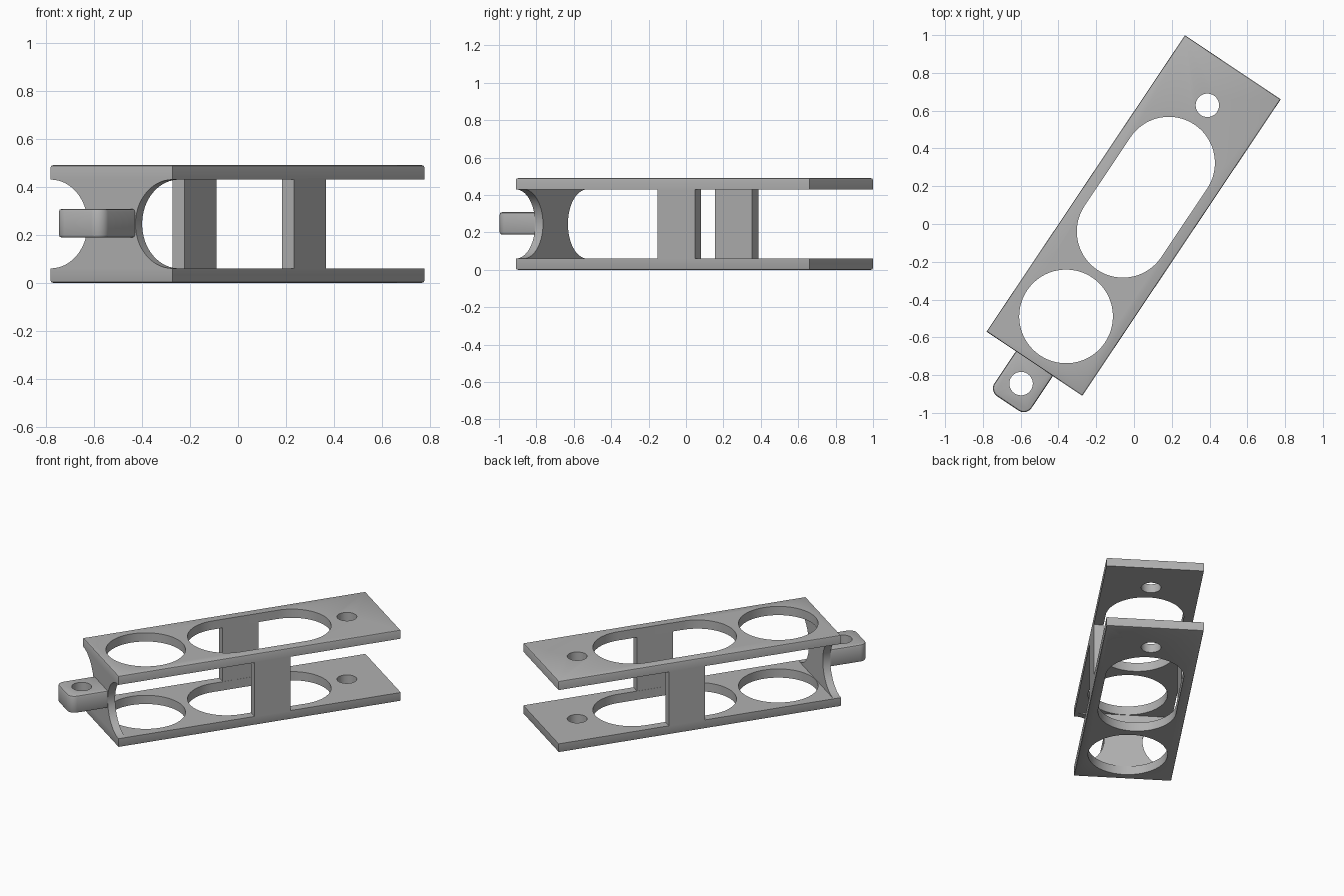
import bpy, bmesh
from math import sin, cos, pi, radians
from mathutils import Matrix

cube = bpy.data.objects.get("Cube")
if cube:
    bpy.data.objects.remove(cube, do_unlink=True)

grey = bpy.data.materials.new("satin grey")
grey.use_nodes = True
grey.diffuse_color = (0.44, 0.44, 0.44, 1)
grey.node_tree.nodes["Principled BSDF"].inputs["Base Color"].default_value = grey.diffuse_color

# Main dimensions; x runs along the link until the final turn
HEIGHT, PLATE, SOFT = 0.49, 0.06, 0.008
HALF_L, HALF_W, MID = 0.944, 0.305, 0.245
POST_T, WALL_T = 0.06, 0.05
HOLE_R = 0.062
PLACE = Matrix.Translation((-0.002, 0.045, 0)) @ Matrix.Rotation(radians(56.2), 4, "Z")


def outline(x0, x1, half_w, r, inset):
    """Rounded rectangle between x0 and x1, shrunk by inset."""
    steps = 20 if r > 0 else 0
    pts = []
    for k, (cx, cy) in enumerate(((x1 - r, half_w - r), (x0 + r, half_w - r),
                                  (x0 + r, r - half_w), (x1 - r, r - half_w))):
        for i in range(steps + 1):
            if steps:
                a = (k + i / steps) * pi / 2
                pts.append((cx + (r - inset) * cos(a), cy + (r - inset) * sin(a)))
            else:
                pts.append((cx - inset * (1 if k in (0, 3) else -1),
                            cy - inset * (1 if k < 2 else -1)))
    return pts


def skin(name, rings):
    """Join rings of 3D points into a closed solid."""
    bm = bmesh.new()
    loops = [[bm.verts.new(p) for p in ring] for ring in rings]
    for a, b in zip(loops, loops[1:]):
        for i in range(len(a)):
            j = (i + 1) % len(a)
            bm.faces.new((a[i], a[j], b[j], b[i]))
    bm.faces.new(loops[0])
    bm.faces.new(loops[-1])
    bmesh.ops.remove_doubles(bm, verts=bm.verts, dist=1e-5)
    bmesh.ops.recalc_face_normals(bm, faces=bm.faces)
    mesh = bpy.data.meshes.new(name)
    bm.to_mesh(mesh)
    bm.free()
    mesh.materials.append(grey)
    obj = bpy.data.objects.new(name, mesh)
    bpy.context.collection.objects.link(obj)
    return obj


def prism(name, x0, x1, half_w, r, levels):
    """Stack rounded rectangles; each level is (inset, z)."""
    return skin(name, [[(x, y, z) for x, y in outline(x0, x1, half_w, r, d)]
                       for d, z in levels])


def disc_cutter(x, r, levels):
    return prism("hole_cutter", x - r, x + r, r, r, levels)


def cut(obj, cutters):
    """Subtract the cutters and remove them."""
    for c in cutters:
        c.hide_render = True
        mod = obj.modifiers.new("hole", "BOOLEAN")
        mod.operation, mod.solver, mod.object = "DIFFERENCE", "EXACT", c
    bpy.context.view_layer.update()
    graph = bpy.context.evaluated_depsgraph_get()
    mesh = bpy.data.meshes.new_from_object(obj.evaluated_get(graph))
    obj.modifiers.clear()
    obj.data = mesh
    for c in cutters:
        bpy.data.objects.remove(c, do_unlink=True)


def finish(obj):
    obj.data.transform(PLACE)
    obj.data.shade_smooth()
    obj.data.set_sharp_from_angle(angle=radians(28))


# Lower and upper plates, softened on their outer faces, with three openings
for name, flip in (("lower_plate", False), ("upper_plate", True)):
    def up(z):
        return HEIGHT - z if flip else z
    plate = prism(name, -HALF_L, HALF_L, HALF_W, 0,
                  [(SOFT, up(0)), (SOFT * 0.3, up(SOFT * 0.3)), (0, up(SOFT)), (0, up(PLATE))])
    bore = [(0, up(-0.1)), (0, up(0.2))]
    cut(plate, [disc_cutter(-0.643, 0.248, bore),
                prism("slot_cutter", -0.346, 0.579, 0.244, 0.244, bore),
                disc_cutter(0.702, HOLE_R, bore)])
    finish(plate)

# Side posts joining the plates
for name, side in (("left_post", -1), ("right_post", 1)):
    y0, y1 = side * HALF_W, side * (HALF_W - POST_T)
    rings = [[(-0.033, y0, z), (0.207, y0, z), (0.207, y1, z), (-0.033, y1, z)]
             for z in (PLATE - 0.005, HEIGHT - PLATE + 0.005)]
    finish(skin(name, rings))

# End wall with a round scoop in each side
scoop = MID - PLATE
arc = [(i / 32 - 0.5) * pi for i in range(33)]
half = [(HALF_W, PLATE - 0.005)]
half += [(HALF_W - scoop * cos(a), MID + scoop * sin(a)) for a in arc]
half += [(HALF_W, HEIGHT - PLATE + 0.005)]
profile = half + [(-y, z) for y, z in reversed(half)]
finish(skin("end_wall", [[(x, y, z) for y, z in profile]
                         for x in (-HALF_L, WALL_T - HALF_L)]))

# Rounded hinge tab with a pin hole
low, high, soft = 0.188, 0.308, 0.012
rim = [(soft, 0), (soft * 0.3, soft * 0.3), (0, soft)]
tab = prism("hinge_tab", -1.197, WALL_T - HALF_L - 0.01, 0.118, 0.05,
            [(d, low + z) for d, z in rim] + [(d, high - z) for d, z in reversed(rim)])
cut(tab, [disc_cutter(-1.071, HOLE_R, [(0, 0), (0, HEIGHT)])])
finish(tab)
